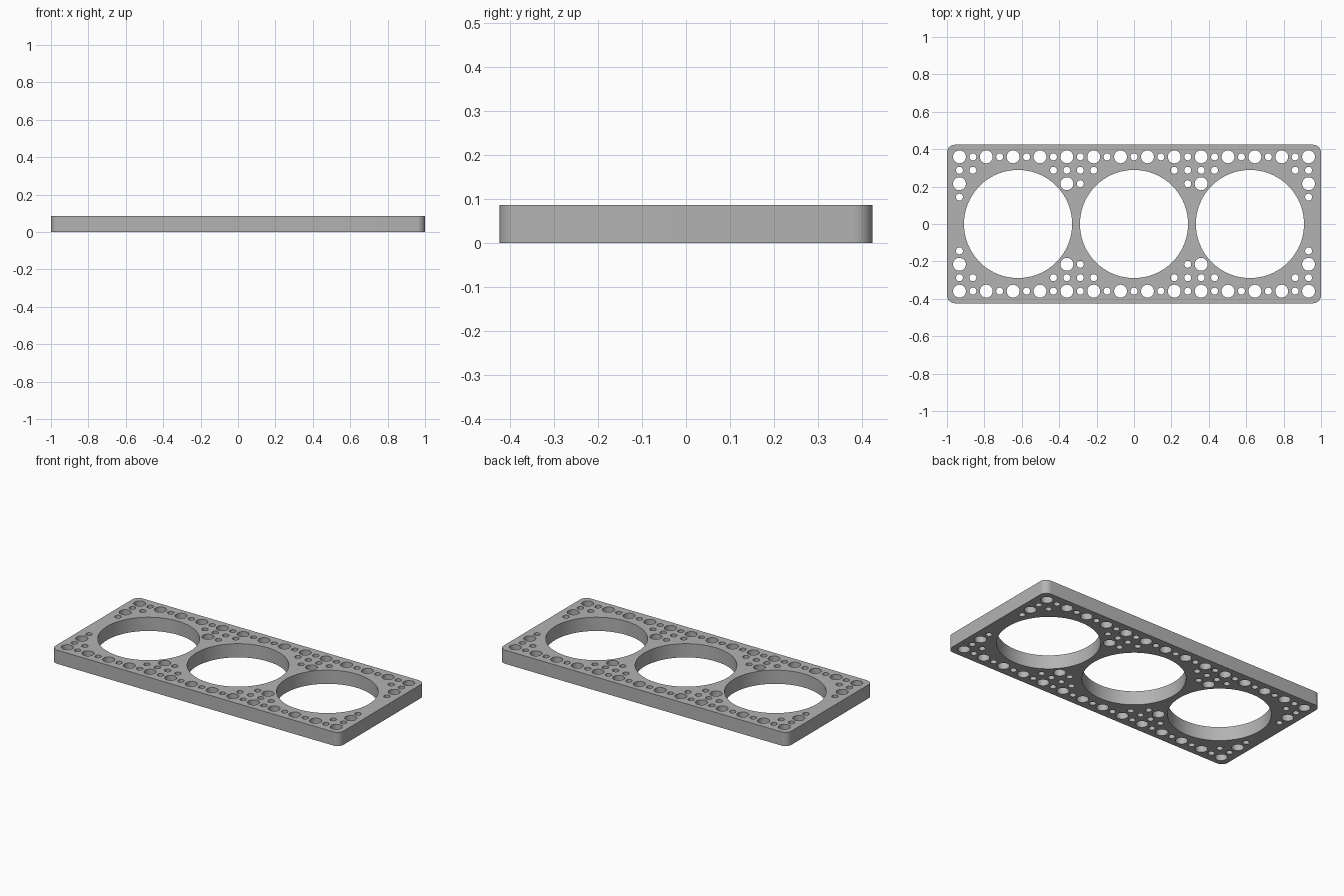
import bpy
import bmesh
from math import cos, sin, pi

cube = bpy.data.objects.get("Cube")
if cube:
    bpy.data.objects.remove(cube, do_unlink=True)

HALF_X, HALF_Y, THICK, CORNER = 1.0, 0.424, 0.086, 0.043
STEP = 0.0718               # half the pitch of the hole grid
BIG_R, MID_R, SMALL_R = 0.289, 0.0345, 0.0187

# Grid columns that carry holes in each grid row, mirrored in x and y
ROWS = {5: range(14), 4: (3, 4, 5, 6, 12, 13), 3: (4, 5, 13), 2: (13,)}


def circle(cx, cy, r, n):
    return [(cx + r * cos(2 * pi * i / n), cy + r * sin(2 * pi * i / n)) for i in range(n)]


def rounded_rectangle(hx, hy, r, n=10):
    points = []
    for q, (sx, sy) in enumerate(((1, 1), (-1, 1), (-1, -1), (1, -1))):
        for i in range(n + 1):
            a = (q + i / n) * pi / 2
            points.append((sx * (hx - r) + r * cos(a), sy * (hy - r) + r * sin(a)))
    return points


# Plate outline and all through holes as one filled profile
loops = [rounded_rectangle(HALF_X, HALF_Y, CORNER)]
loops += [circle(x, 0, BIG_R, 96) for x in (-0.62, 0, 0.62)]
for row, columns in ROWS.items():
    for col in columns:
        radius = MID_R if row % 2 and col % 2 else SMALL_R
        for x in {col * STEP, -col * STEP}:
            for y in (row * STEP, -row * STEP):
                loops.append(circle(x, y, radius, 32))

profile = bpy.data.curves.new("perforated_plate", "CURVE")
profile.dimensions = "2D"
profile.fill_mode = "BOTH"
profile.extrude = THICK / 2
for points in loops:
    spline = profile.splines.new("POLY")
    spline.points.add(len(points) - 1)
    for point, (x, y) in zip(spline.points, points):
        point.co = (x, y, 0, 1)
    spline.use_cyclic_u = True

plate = bpy.data.objects.new("perforated_plate", profile)
bpy.context.collection.objects.link(plate)
bpy.ops.object.select_all(action="DESELECT")
plate.select_set(True)
bpy.context.view_layer.objects.active = plate
bpy.ops.object.convert(target="MESH")
plate = bpy.context.object

# Weld caps to walls and stand the plate on the ground
bm = bmesh.new()
bm.from_mesh(plate.data)
bmesh.ops.remove_doubles(bm, verts=bm.verts, dist=0.0001)
bmesh.ops.recalc_face_normals(bm, faces=bm.faces)
bmesh.ops.translate(bm, verts=bm.verts, vec=(0, 0, THICK / 2))
bm.to_mesh(plate.data)
bm.free()
bpy.ops.object.shade_smooth_by_angle()

# Single grey finish
grey = bpy.data.materials.new("plain_grey")
grey.use_nodes = True
colour = (0.45, 0.45, 0.45, 1)
grey.diffuse_color = colour
grey.node_tree.nodes["Principled BSDF"].inputs["Base Color"].default_value = colour
plate.data.materials.clear()
plate.data.materials.append(grey)
